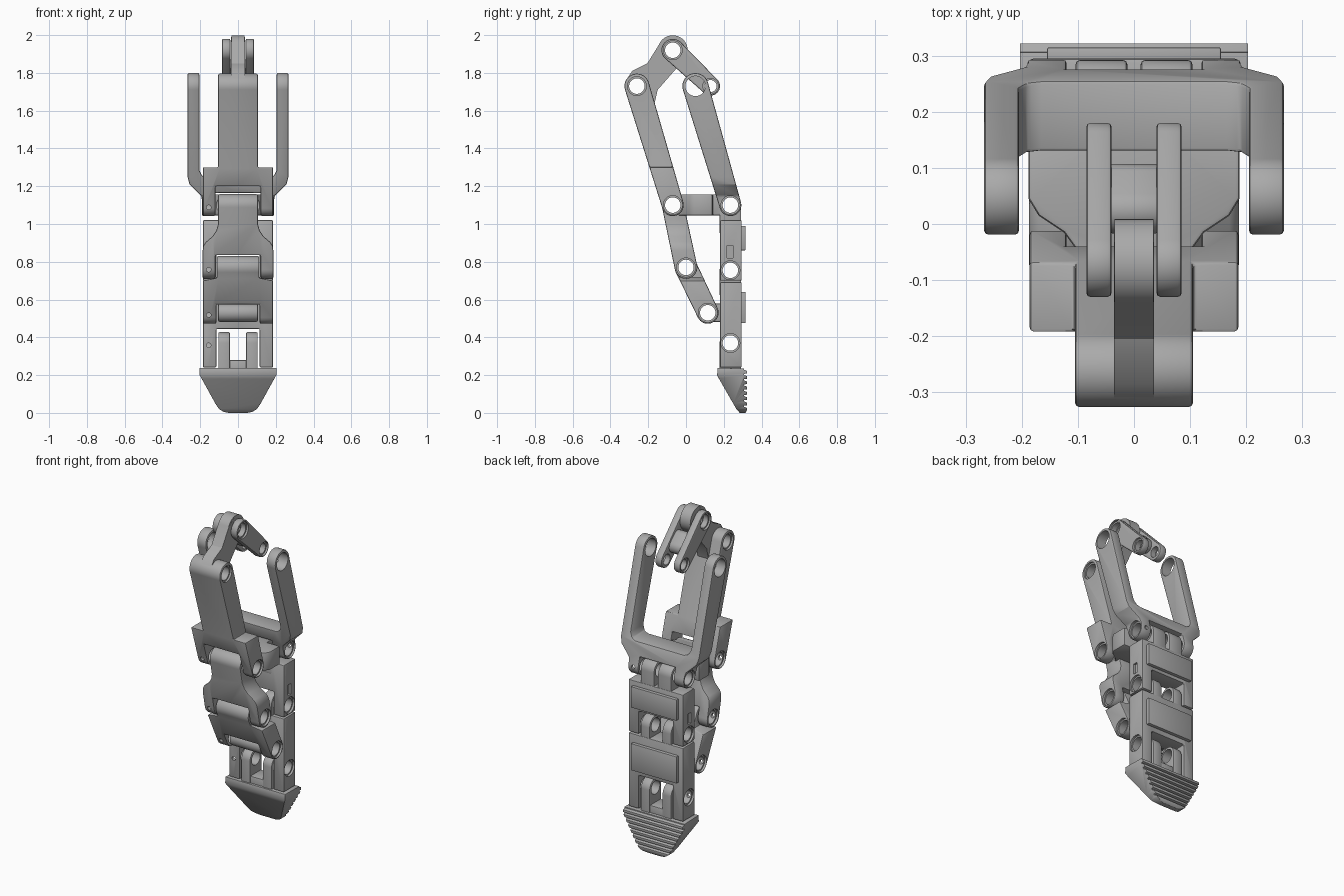
import bpy, bmesh, math
from mathutils import Vector

if "Cube" in bpy.data.objects:
    bpy.data.objects.remove(bpy.data.objects["Cube"], do_unlink=True)

grey = bpy.data.materials.new("machined grey")
grey.use_nodes = True
grey.diffuse_color = (0.4, 0.4, 0.4, 1)
grey.node_tree.nodes["Principled BSDF"].inputs["Base Color"].default_value = (0.4, 0.4, 0.4, 1)

# Pivot centres as (y, z)
A, B, C, K = (-0.26, 1.73), (-0.07, 1.92), (0.05, 1.73), (0.13, 1.73)
D, E, F, G = (-0.07, 1.10), (0.235, 1.10), (0.0, 0.77), (0.235, 0.755)
H, I = (0.115, 0.53), (0.235, 0.37)


def prism(bm, pts, axis, a, b):
    """Extrude a flat outline along an axis from a to b."""
    place = {"x": lambda u, v, t: (t, u, v),
             "y": lambda u, v, t: (u, t, v),
             "z": lambda u, v, t: (u, v, t)}[axis]
    low = [bm.verts.new(place(u, v, a)) for u, v in pts]
    top = [bm.verts.new(place(u, v, b)) for u, v in pts]
    bm.faces.new(low)
    bm.faces.new(top)
    n = len(pts)
    for i in range(n):
        j = (i + 1) % n
        bm.faces.new((low[i], low[j], top[j], top[i]))


def circle(c, r, n=40):
    return [(c[0] + r * math.cos(math.tau * i / n), c[1] + r * math.sin(math.tau * i / n))
            for i in range(n)]


def capsule(p, q, r1, r2=None, n=18):
    r2 = r2 or r1
    d = math.atan2(q[1] - p[1], q[0] - p[0])
    pts = []
    for c, r, start in ((p, r1, d + math.pi / 2), (q, r2, d - math.pi / 2)):
        for i in range(n + 1):
            t = start + math.pi * i / n
            pts.append((c[0] + r * math.cos(t), c[1] + r * math.sin(t)))
    return pts


def box(u0, u1, v0, v1):
    return [(u0, v0), (u1, v0), (u1, v1), (u0, v1)]


def mirrored(half):
    """Full outline from the +x half, listed from centre to centre."""
    return half + [(-x, z) for x, z in reversed(half) if x > 0]


def make(name, prisms):
    bm = bmesh.new()
    for p in prisms:
        prism(bm, *p)
    bmesh.ops.recalc_face_normals(bm, faces=bm.faces)
    mesh = bpy.data.meshes.new(name)
    bm.to_mesh(mesh)
    bm.free()
    ob = bpy.data.objects.new(name, mesh)
    bpy.context.scene.collection.objects.link(ob)
    return ob


def boolean(ob, other, operation):
    m = ob.modifiers.new(operation.lower(), "BOOLEAN")
    m.operation, m.object, m.solver, m.use_self = operation, other, "EXACT", True


def part(name, prisms, outline=None, bevel=0.007):
    """Side profiles trimmed by a front outline, edges eased, then bored."""
    ob = make(name, prisms)
    trim = None
    if outline:
        trim = make("trim", [(mirrored(outline), "y", -1, 1)])
        boolean(ob, trim, "INTERSECT")
    if bevel:
        m = ob.modifiers.new("eased edges", "BEVEL")
        m.width, m.segments, m.limit_method, m.angle_limit = bevel, 2, "ANGLE", math.radians(35)
    boolean(ob, bores, "DIFFERENCE")
    bpy.context.view_layer.update()
    baked = bpy.data.meshes.new_from_object(ob.evaluated_get(bpy.context.evaluated_depsgraph_get()))
    ob.modifiers.clear()
    ob.data = baked
    baked.materials.clear()
    baked.materials.append(grey)
    if trim:
        bpy.data.objects.remove(trim, do_unlink=True)
    bpy.ops.object.select_all(action="DESELECT")
    ob.select_set(True)
    bpy.context.view_layer.objects.active = ob
    bpy.ops.object.shade_smooth_by_angle(angle=math.radians(30))
    return ob


def pair(pts, a, b):
    return [(pts, "x", a, b), (pts, "x", -b, -a)]


# Cutter: stepped pivot bores, small screw holes and side pockets
cuts = []
for pin, face, reach in ((A, 0.105, 0.3), (B, 0.085, 0.12), (K, 0.085, 0.12), (D, 0.185, 0.3),
                         (E, 0.19, 0.3), (F, 0.185, 0.3), (G, 0.185, 0.3), (H, 0.185, 0.3),
                         (I, 0.185, 0.3)):
    r = 0.032 if pin == K else 0.041
    cuts.append((circle(pin, r), "x", -reach, reach))
    cuts += pair(circle(pin, r + 0.009), face - 0.012, reach - 0.01)
cuts += pair(circle(C, 0.053), 0.19, 0.31)
for y, z in (D, F, H, I):
    cuts.append((circle((-0.155, z - 0.012), 0.012, 16), "y", y - 0.12, y - 0.03))
cuts.append((circle((0.155, E[1]), 0.012, 16), "y", 0.26, 0.34))
cuts += pair(box(0.218, 0.248, 0.82, 0.885), 0.172, 0.25)
bores = make("bore_cutter", cuts)
bores.hide_render = True

# Upper rocker and forked crank
part("rocker_arm", [([(-0.315, 1.765), (-0.285, 1.81), (-0.205, 1.85), (-0.14, 1.955), (-0.09, 1.99),
                      (-0.01, 1.87), (-0.15, 1.71), (-0.175, 1.6), (-0.24, 1.6)], "x", -0.036, 0.036),
                    (circle(B, 0.079), "x", -0.035, 0.035)], bevel=0)
part("crank_fork", pair(capsule(B, K, 0.06, 0.05), 0.04, 0.085))
part("crank_bridge", [(capsule((0.025, 1.83), (0.065, 1.792), 0.042), "x", -0.045, 0.045)])

# Long front link, forked at its lower end
part("front_link", [(capsule(A, D, 0.066, 0.058), "x", -0.3, 0.3)],
     [(0, 1.9), (0.105, 1.9), (0.105, 1.3), (0.186, 1.3), (0.186, 0.9), (0.12, 0.9), (0.12, 1.2), (0, 1.2)])

# Rear yoke: two offset arms joined by a crossbar
part("rear_yoke", [(capsule(C, E, 0.069, 0.058), "x", -0.3, 0.3)],
     [(0, 1.245), (0.165, 1.245), (0.19, 1.255), (0.205, 1.285), (0.205, 1.9), (0.267, 1.9), (0.267, 1.25),
      (0.257, 1.21), (0.195, 1.15), (0.19, 1.12), (0.19, 0.9), (0.12, 0.9), (0.12, 1.165), (0, 1.165)])

# Angled middle link: flared leg plus a bar running back to the phalanx
part("middle_leg", [(capsule(D, F, 0.058, 0.06), "x", -0.3, 0.3)],
     [(0, 1.2), (0.105, 1.2), (0.105, 1.0), (0.115, 0.965), (0.135, 0.935), (0.17, 0.905), (0.183, 0.885),
      (0.187, 0.86), (0.187, 0.6), (0.12, 0.6), (0.12, 0.835), (0, 0.835)])
part("middle_bar", [(mirrored([(0, -0.07), (0.1, -0.07), (0.103, -0.045), (0.125, -0.015), (0.17, 0.015),
                               (0.188, 0.045), (0.188, 0.14), (0.1, 0.14), (0.1, 0.22), (0, 0.22)]),
                     "z", 1.045, 1.157)])

# Lower front link with a tongue above and a fork below
part("lower_link", [(capsule(F, H, 0.06, 0.058), "x", -0.3, 0.3)],
     [(0, 0.9), (0.112, 0.9), (0.112, 0.715), (0.186, 0.7), (0.186, 0.4), (0.115, 0.4), (0.115, 0.575), (0, 0.575)])
part("lower_link_boss", [(capsule(H, (0.21, 0.53), 0.048), "x", -0.105, 0.105)])

# Two finger segments with hinge tongues and grip pads
for label, top, low, slot, pin, inner, pad in (
        ("upper", 1.02, 0.7, 0.84, E, 0.012, (0.86, 0.99)),
        ("lower", 0.692, 0.24, 0.445, G, 0.042, (0.475, 0.64))):
    part(label + "_phalanx", [(box(0.18, 0.295, low, top), "x", -0.3, 0.3)],
         [(0, top), (0.186, top), (0.186, low), (0.115, low), (0.115, slot), (0, slot)])
    part(label + "_hinge_tongues", pair(capsule((0.235, top - 0.06), pin, 0.057), inner, 0.104))
    part(label + "_grip_pad", [(box(-0.155, 0.155, *pad), "y", 0.285, 0.315)], bevel=0.004)

# Tapered fingertip with a ribbed back
ribs = []
for i in range(8):
    z = 0.012 + i * 0.028
    ribs += [(0.322, z), (0.322, z + 0.015), (0.306, z + 0.021), (0.306, z + 0.027)]
part("fingertip", [([(0.167, 0.238), (0.165, 0.2), (0.175, 0.18), (0.268, 0.018), (0.285, 0), (0.315, 0)]
                    + ribs, "x", -0.3, 0.3)],
     [(0, 0.24), (0.203, 0.24), (0.203, 0.2), (0.12, 0.05), (0.1, 0.02), (0.075, 0.005), (0.05, 0), (0, 0)],
     bevel=0.003)
part("fingertip_tongues", pair(capsule((0.235, 0.2), I, 0.057), 0.042, 0.104))
part("fingertip_web", [(box(0.182, 0.288, 0.2, 0.28), "x", -0.06, 0.06)])
